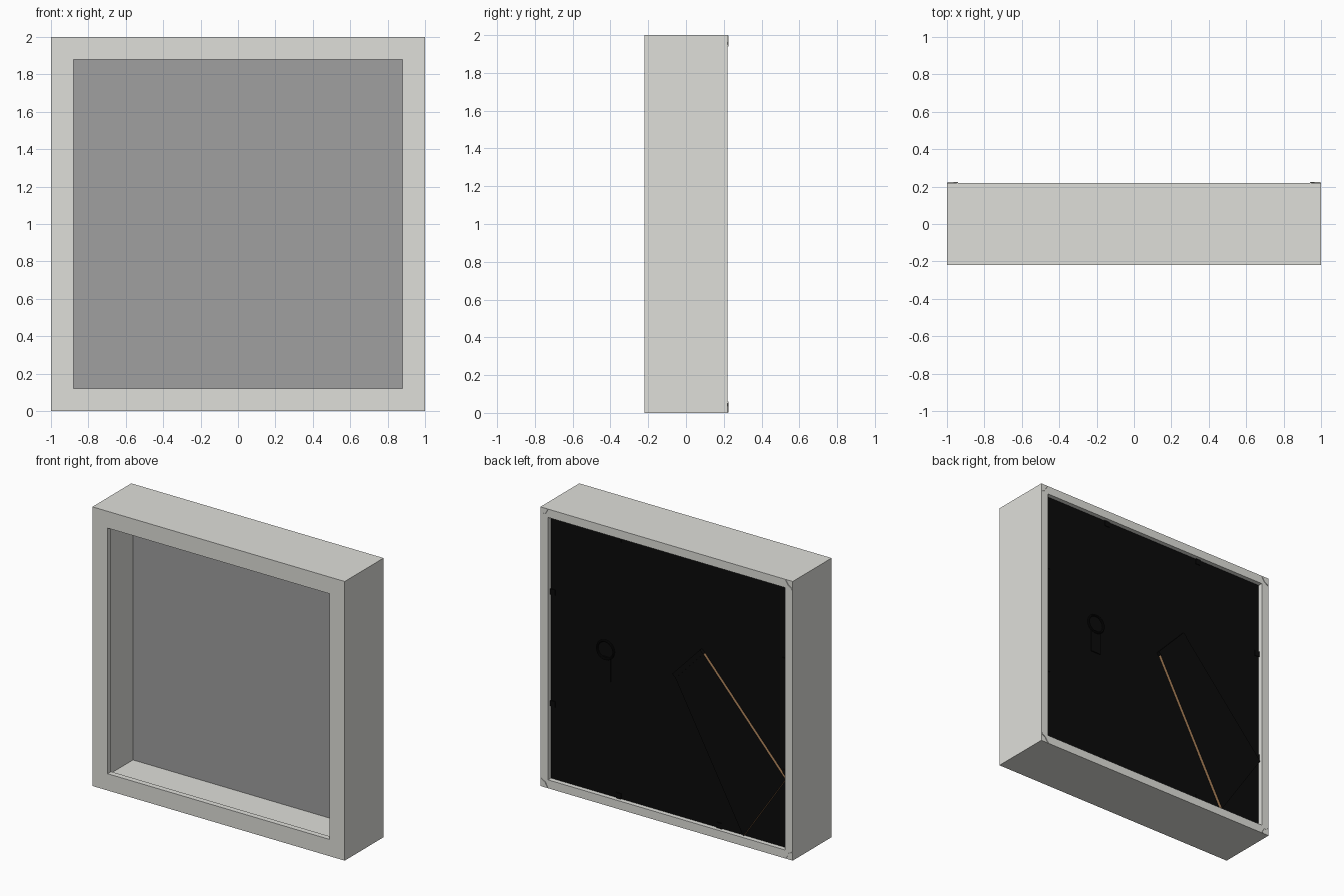
import bpy, bmesh, math
from mathutils import Vector

if "Cube" in bpy.data.objects:
    bpy.data.objects.remove(bpy.data.objects["Cube"])


def material(name, rgb):
    m = bpy.data.materials.new(name)
    m.diffuse_color = (*rgb, 1)
    m.use_nodes = True
    m.node_tree.nodes["Principled BSDF"].inputs["Base Color"].default_value = m.diffuse_color
    return m


WHITE = material("warm white paint", (0.74, 0.74, 0.70))
GREY = material("grey backing paper", (0.35, 0.35, 0.35))
BLACK = material("black board", (0.003, 0.003, 0.003))
FIBRE = material("brown fibreboard edge", (0.40, 0.22, 0.10))


def finish(name, bm, mats):
    bmesh.ops.recalc_face_normals(bm, faces=bm.faces)
    me = bpy.data.meshes.new(name)
    bm.to_mesh(me)
    bm.free()
    ob = bpy.data.objects.new(name, me)
    bpy.context.collection.objects.link(ob)
    for m in mats:
        me.materials.append(m)
    return ob


def box(name, x, y, z, mat):
    bm = bmesh.new()
    bmesh.ops.create_cube(bm, size=1)
    for v in bm.verts:
        v.co = [r[0] + (c + 0.5) * (r[1] - r[0]) for c, r in zip(v.co, (x, y, z))]
    return finish(name, bm, [mat])


def slab(name, pts, y0, y1, mats):
    """Extrude an x-z outline along y; the edges take the second material."""
    bm = bmesh.new()
    f = bm.faces.new([bm.verts.new((x, y0, z)) for x, z in pts])
    r = bmesh.ops.extrude_face_region(bm, geom=[f])
    for v in r["geom"]:
        if isinstance(v, bmesh.types.BMVert):
            v.co.y = y1
    bm.normal_update()
    for f in bm.faces:
        f.material_index = 1 if abs(f.normal.y) < 0.5 and len(mats) > 1 else 0
    return finish(name, bm, mats)


# Frame: moulding section (half width, y) swept round the four mitred corners
section = [(1, -0.22), (1, 0.22), (0.94, 0.22), (0.94, -0.18), (0.88, -0.18), (0.88, -0.22)]
bm = bmesh.new()
rings = [[bm.verts.new((sx * h, y, 1 + sz * h)) for h, y in section]
         for sx, sz in ((-1, -1), (1, -1), (1, 1), (-1, 1))]
for i in range(4):
    a, b = rings[i], rings[(i + 1) % 4]
    for j in range(6):
        k = (j + 1) % 6
        bm.faces.new((a[j], a[k], b[k], b[j]))
finish("frame", bm, [WHITE])

# Backing: grey sheet facing the front, black board behind
box("backing_paper", (-0.938, 0.938), (0.15, 0.156), (0.062, 1.938), GREY)
box("back_board", (-0.938, 0.938), (0.156, 0.19), (0.062, 1.938), BLACK)

# Easel leg lying diagonally, with bare fibreboard edges
slab("easel_leg", [(-0.28, 1.29), (-0.06, 1.06), (-0.60, 0.065), (-0.935, 0.56)],
     0.19, 0.21, [BLACK, FIBRE])
# Hinge strip covering the top edge of the leg
slab("easel_hinge", [(-0.26, 1.31), (-0.04, 1.08), (-0.065, 1.055), (-0.285, 1.285)],
     0.19, 0.213, [BLACK])

# Hanger: plate and ring
box("hanger_plate", (0.46, 0.54), (0.19, 0.197), (0.88, 1.05), BLACK)
bpy.ops.mesh.primitive_torus_add(major_radius=0.065, minor_radius=0.008, major_segments=24,
                                 minor_segments=8, location=(0.5, 0.198, 1.1),
                                 rotation=(math.pi / 2, 0, 0))
ring = bpy.context.object
ring.name = "hanger_ring"
ring.data.materials.append(BLACK)

# Retaining tabs along the rebate
for s in (-1, 1):
    for t in (-0.4, 0.4):
        box("side_tab", sorted((s * 0.90, s * 0.94)), (0.19, 0.195), (0.98 + t, 1.02 + t), BLACK)
        box("end_tab", (t - 0.02, t + 0.02), (0.19, 0.195),
            sorted((1 + s * 0.90, 1 + s * 0.94)), BLACK)

# Corner fasteners: small V-shaped staples across each mitre
for sx in (-1, 1):
    for sz in (-1, 1):
        pts = [(0.995, 0.94), (0.96, 0.96), (0.94, 0.995), (0.947, 0.997), (0.966, 0.966), (0.997, 0.947)]
        slab("corner_fastener", [(sx * x, 1 + sz * z) for x, z in pts], 0.215, 0.225, [WHITE])
